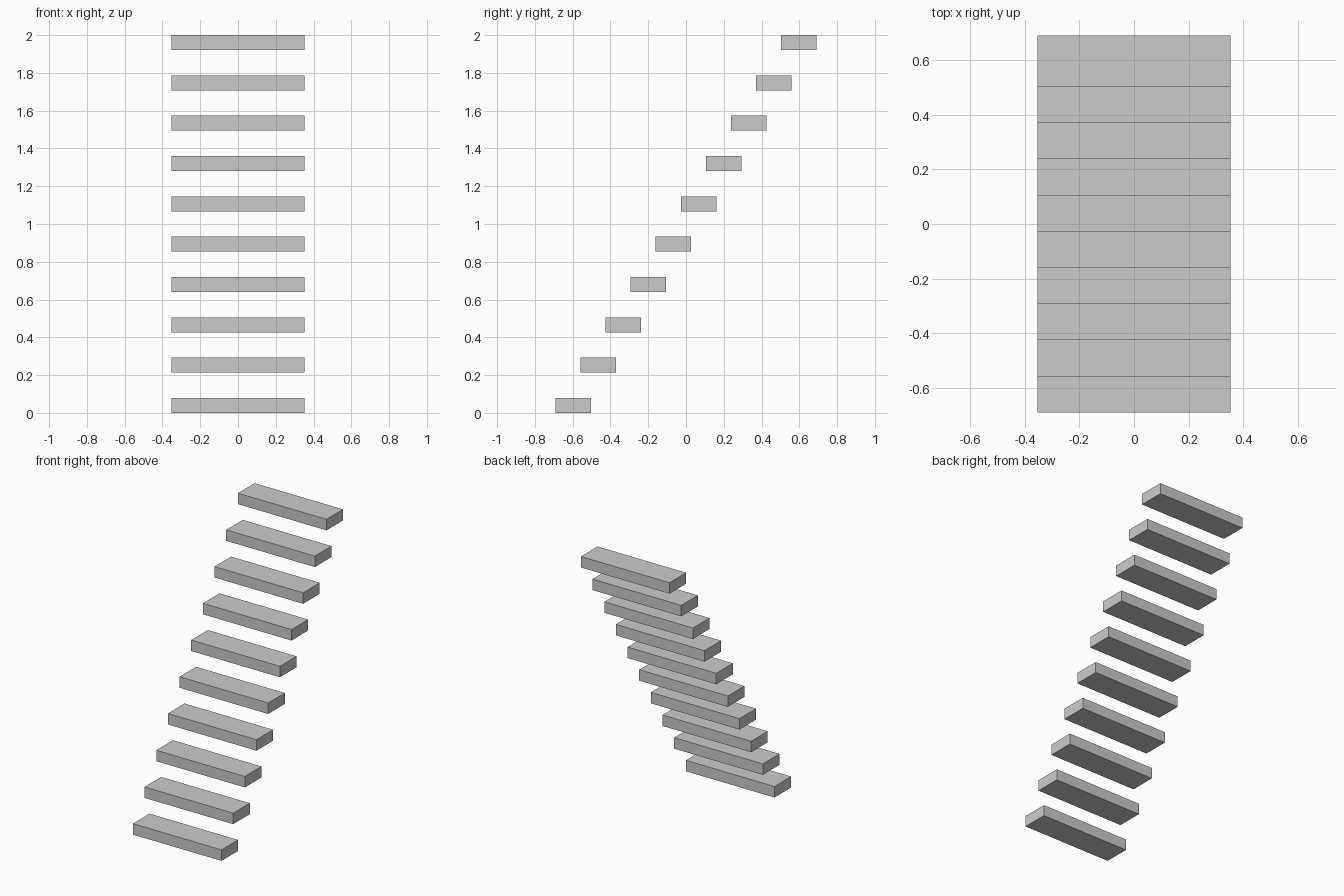
import bpy

if "Cube" in bpy.data.objects:
    bpy.data.objects.remove(bpy.data.objects["Cube"])

STEPS = 10
WIDTH, DEPTH, THICK = 0.705, 0.188, 0.079
RUN = 0.1325                        # horizontal offset per tread
RISE = (2.0 - THICK) / (STEPS - 1)  # vertical offset per tread


def box(name, size, location):
    bpy.ops.mesh.primitive_cube_add(size=1, location=location)
    obj = bpy.context.object
    obj.name = name
    obj.scale = size
    bpy.ops.object.transform_apply(location=False, rotation=False, scale=True)
    return obj


# Floating stair treads climbing from front to back
for i in range(STEPS):
    y = (i - (STEPS - 1) / 2) * RUN
    z = THICK / 2 + i * RISE
    box(f"stair_tread_{i + 1:02d}", (WIDTH, DEPTH, THICK), (0, y, z))
